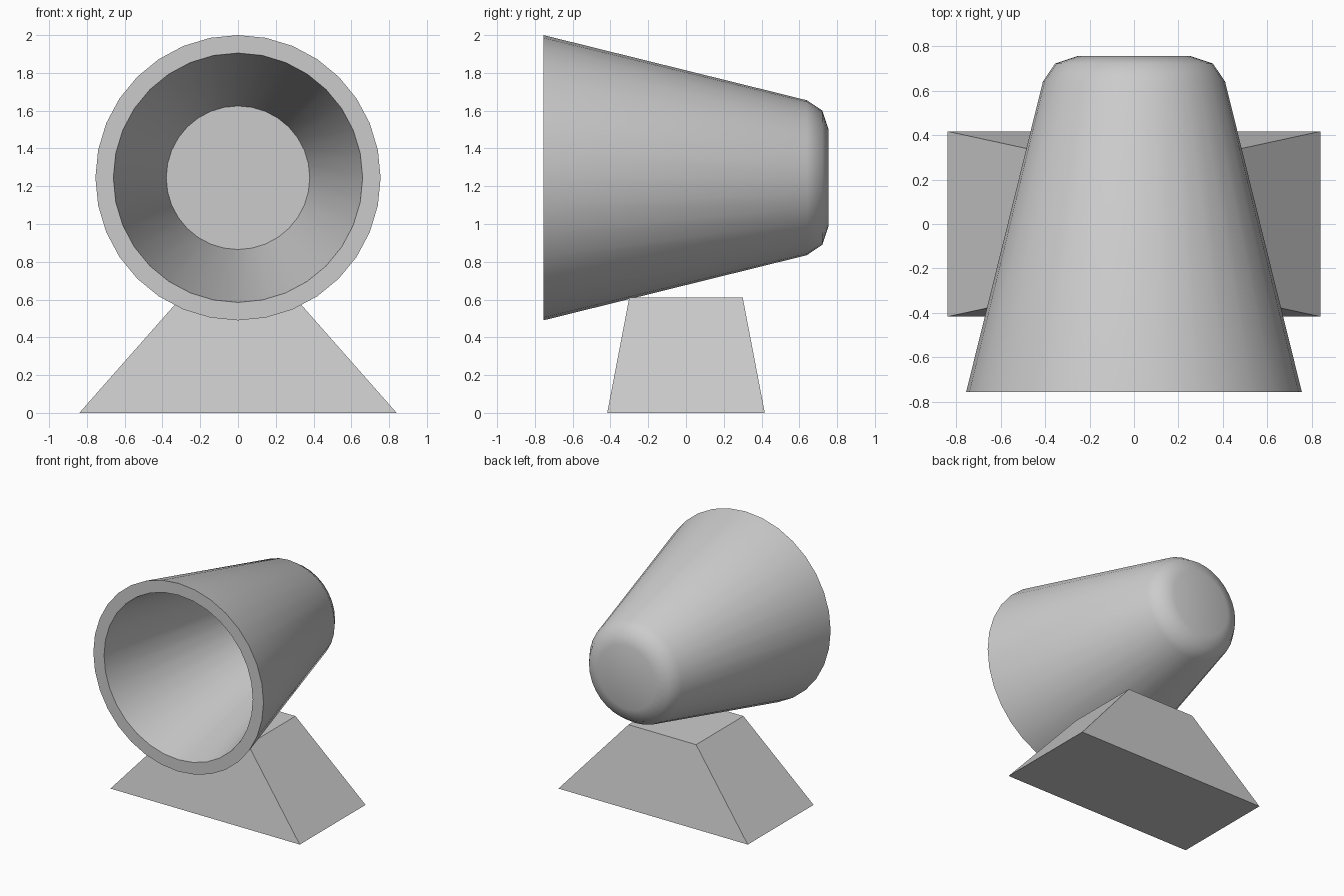
import bpy, bmesh
from math import cos, sin, pi, radians

if "Cube" in bpy.data.objects:
    bpy.data.objects.remove(bpy.data.objects["Cube"])

SIDES = 32
AXIS_Z = 1.245


def add_object(name, bm):
    bmesh.ops.recalc_face_normals(bm, faces=bm.faces)
    mesh = bpy.data.meshes.new(name)
    bm.to_mesh(mesh)
    bm.free()
    obj = bpy.data.objects.new(name, mesh)
    bpy.context.collection.objects.link(obj)
    return obj


# Tapered cup lying along y: inner floor, inner wall, flat rim, outer wall, rounded back
profile = [(0.38, 0.50), (0.66, -0.755), (0.755, -0.755),
           (0.41, 0.64), (0.355, 0.722), (0.255, 0.755)]
bm = bmesh.new()
rings = [[bm.verts.new((r * sin(2 * pi * i / SIDES), y, AXIS_Z + r * cos(2 * pi * i / SIDES)))
          for i in range(SIDES)] for r, y in profile]
for a, b in zip(rings, rings[1:]):
    for i in range(SIDES):
        j = (i + 1) % SIDES
        bm.faces.new((a[i], a[j], b[j], b[i]))
bm.faces.new(rings[0])
bm.faces.new(rings[-1])
cup = add_object("tapered_cup", bm)
bpy.context.view_layer.objects.active = cup
cup.select_set(True)
bpy.ops.object.shade_smooth_by_angle(angle=radians(45))

# Flat-faced stand, a box narrowed at the top
bm = bmesh.new()
bmesh.ops.create_cube(bm, size=2)
for v in bm.verts:
    top = v.co.z > 0
    v.co.x *= 0.30 if top else 0.84
    v.co.y *= 0.30 if top else 0.417
    v.co.z = 0.612 if top else 0
add_object("stand", bm)
